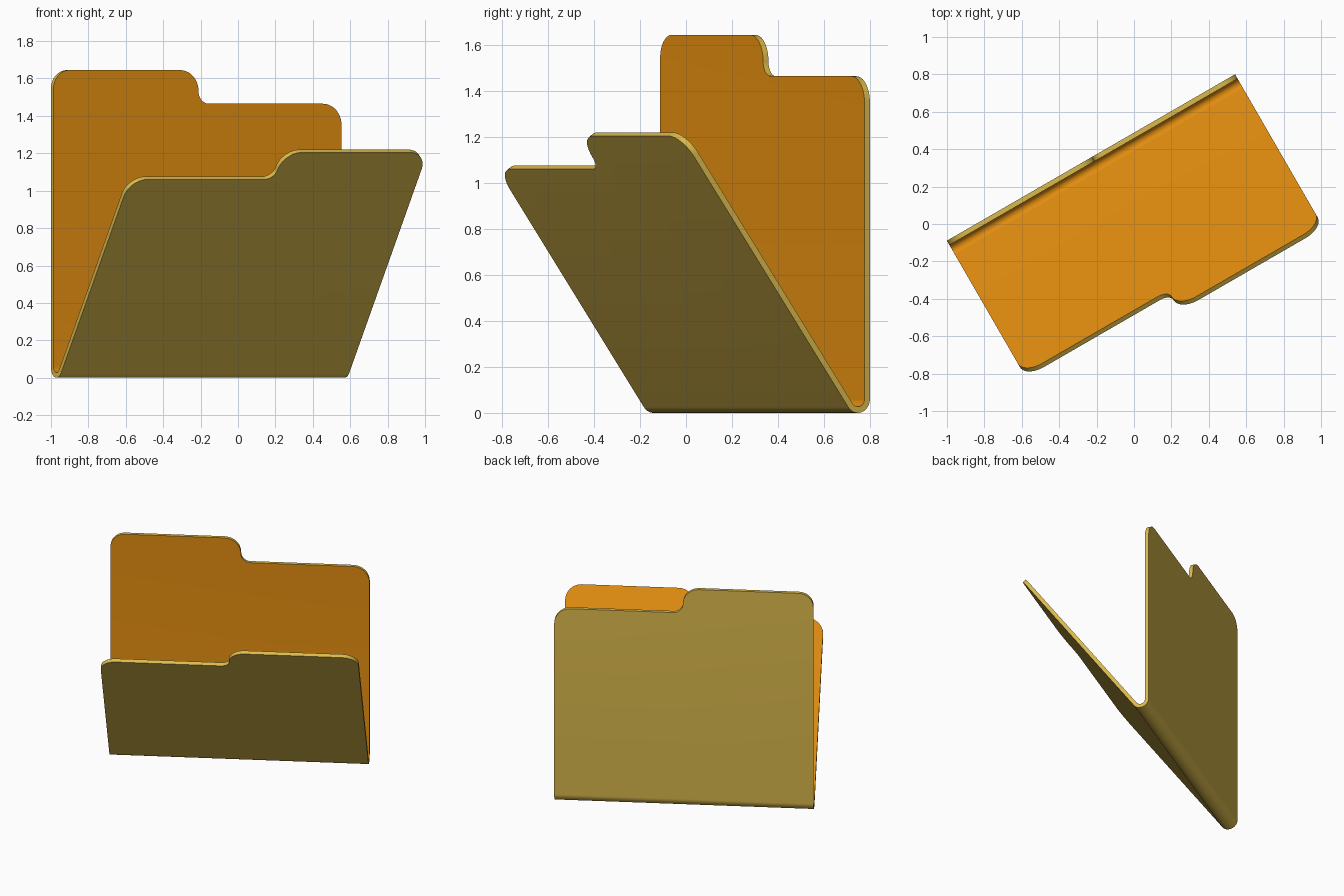
import bpy, bmesh, math
from mathutils import Vector

if "Cube" in bpy.data.objects:
    bpy.data.objects.remove(bpy.data.objects["Cube"])

U0, U1 = -0.911, 0.868       # left and right ends of the sheet
R, T = 0.06, 0.027           # outer bend radius, sheet thickness
TILT = math.radians(35.4)    # lean of the front flap
BACK = 0.423                 # outer back plane
TURN = math.pi - TILT


def material(name, color):
    m = bpy.data.materials.new(name)
    m.diffuse_color = (*color, 1)
    m.use_nodes = True
    m.node_tree.nodes["Principled BSDF"].inputs["Base Color"].default_value = m.diffuse_color
    return m


def rounded(corners, steps=10):
    """Outline from (u, s, radius) corners, each replaced by an arc."""
    pts = []
    n = len(corners)
    for i, (u, s, r) in enumerate(corners):
        p = Vector((u, s))
        if r == 0:
            pts.append(p)
            continue
        a = (Vector(corners[i - 1][:2]) - p).normalized()
        b = (Vector(corners[(i + 1) % n][:2]) - p).normalized()
        c = p + (a + b) * r      # all corners are right angles
        for k in range(steps + 1):
            t = k / steps * math.pi / 2
            pts.append(c - b * r * math.cos(t) - a * r * math.sin(t))
    return pts


def bend(u, t):
    """Point on the outer bend: t=0 at the back panel, t=1 at the front flap."""
    a = t * TURN
    return Vector((u, BACK - R + R * math.cos(a), R - R * math.sin(a)))


bm = bmesh.new()

# Back panel with a raised tab on the left
back = rounded([(U0, 0, 0), (U1, 0, 0), (U1, 1.405, 0.115), (-0.015, 1.405, 0.065),
                (-0.015, 1.585, 0.113), (U0, 1.585, 0.1)])
bm.faces.new([bm.verts.new(bend(p.x, 0) + Vector((0, 0, p.y))) for p in reversed(back)])

# Leaning front flap with a raised tab on the right
lean = Vector((0, -math.sin(TILT), math.cos(TILT)))
front = rounded([(U0, 0, 0), (U1, 0, 0), (U1, 1.447, 0.11), (-0.02, 1.447, 0.113),
                 (-0.02, 1.27, 0.062), (U0, 1.27, 0.11)])
bm.faces.new([bm.verts.new(bend(p.x, 1) + lean * p.y) for p in front])

# Rounded fold joining the two
N = 14
for k in range(N):
    t0, t1 = k / N, (k + 1) / N
    quad = [bend(U0, t0), bend(U1, t0), bend(U1, t1), bend(U0, t1)]
    bm.faces.new([bm.verts.new(q) for q in quad])
bmesh.ops.remove_doubles(bm, verts=bm.verts, dist=1e-4)

mesh = bpy.data.meshes.new("folder")
bm.to_mesh(mesh)
bm.free()
folder = bpy.data.objects.new("folder", mesh)
bpy.context.collection.objects.link(folder)
folder.rotation_euler.z = math.radians(30)
mesh.materials.append(material("golden tan outside", (0.71, 0.49, 0.073)))
mesh.materials.append(material("orange inside", (0.75, 0.263, 0.005)))

# Thicken inwards: outside and rim stay tan, inside turns orange
sol = folder.modifiers.new("thickness", 'SOLIDIFY')
sol.thickness = T
sol.offset = -1
sol.use_even_offset = True
sol.material_offset = 1
sol.material_offset_rim = 0
bpy.context.view_layer.objects.active = folder
folder.select_set(True)
bpy.ops.object.modifier_apply(modifier=sol.name)
bpy.ops.object.shade_smooth_by_angle(angle=math.radians(35))
